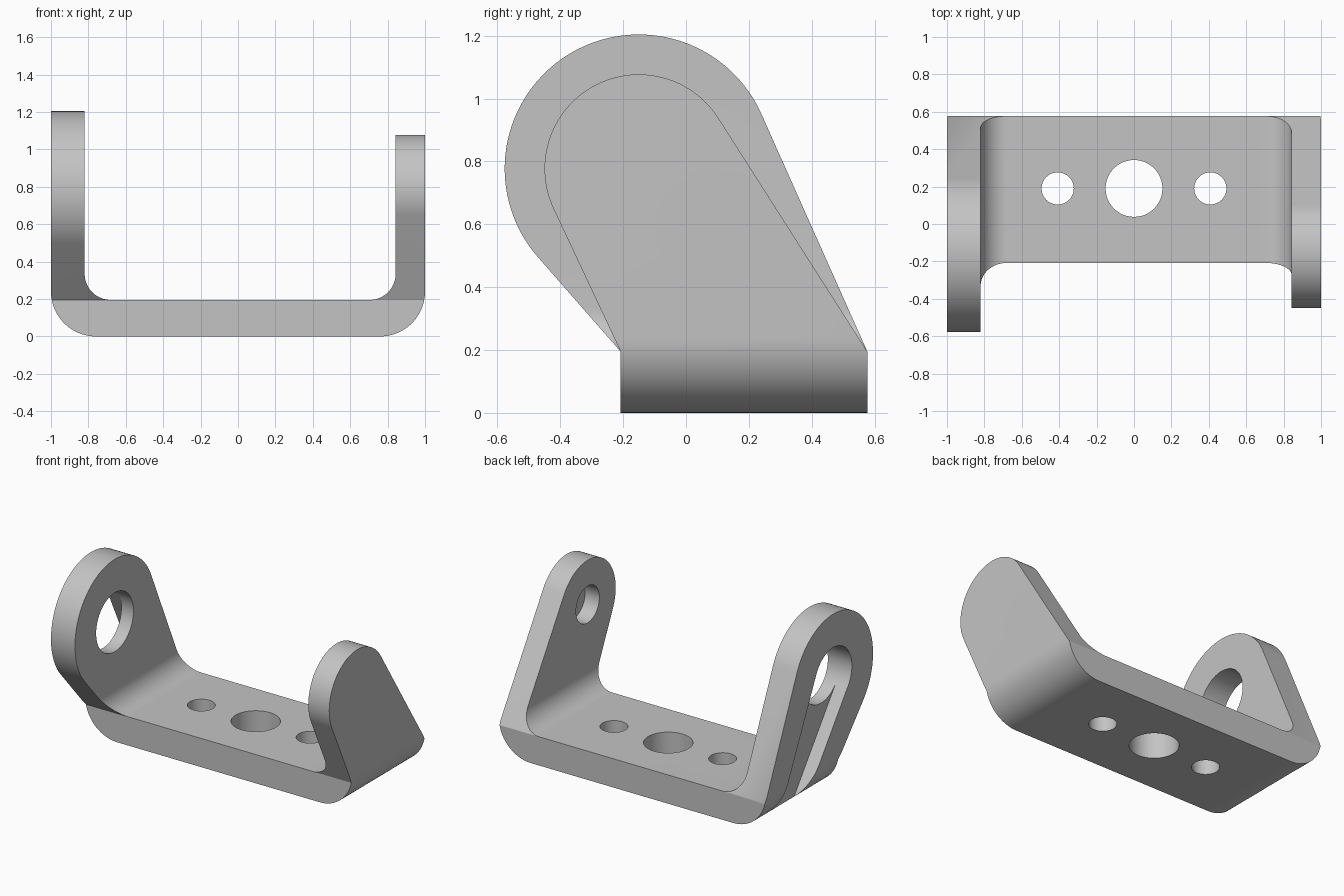
import bpy, bmesh
from math import atan2, acos, hypot, pi, cos, sin, radians

cube = bpy.data.objects.get("Cube")
if cube:
    bpy.data.objects.remove(cube, do_unlink=True)

FRONT, BACK, FLOOR = -0.208, 0.577, 0.195   # strap edges and top of the strap
PIVOT = (-0.15, 0.777)                      # shared axis of both arms (y, z)

steel = bpy.data.materials.new("grey_steel")
steel.use_nodes = True
steel.diffuse_color = (0.55, 0.55, 0.55, 1)
steel.node_tree.nodes["Principled BSDF"].inputs["Base Color"].default_value = (0.55, 0.55, 0.55, 1)


def arc(cx, cy, r, a0, a1, n):
    return [(cx + r * cos(a0 + (a1 - a0) * i / n), cy + r * sin(a0 + (a1 - a0) * i / n))
            for i in range(n + 1)]


def prism(name, points, axis, lo, hi):
    """Extrude a closed 2D outline along one axis."""
    place = {"x": lambda p, t: (t, p[0], p[1]),
             "y": lambda p, t: (p[0], t, p[1]),
             "z": lambda p, t: (p[0], p[1], t)}[axis]
    bm = bmesh.new()
    face = bm.faces.new([bm.verts.new(place(p, lo)) for p in points])
    new = bmesh.ops.extrude_face_region(bm, geom=[face])["geom"]
    for v in new:
        if isinstance(v, bmesh.types.BMVert):
            v.co["xyz".index(axis)] = hi
    bmesh.ops.recalc_face_normals(bm, faces=bm.faces)
    mesh = bpy.data.meshes.new(name)
    bm.to_mesh(mesh)
    bm.free()
    mesh.materials.append(steel)
    obj = bpy.data.objects.new(name, mesh)
    bpy.context.collection.objects.link(obj)
    return obj


def carve(target, cutter, operation="DIFFERENCE"):
    """Apply a boolean and discard the cutter."""
    mod = target.modifiers.new("cut", "BOOLEAN")
    mod.operation, mod.object, mod.solver = operation, cutter, "EXACT"
    bpy.context.view_layer.objects.active = target
    bpy.ops.object.modifier_apply(modifier=mod.name)
    bpy.data.objects.remove(cutter, do_unlink=True)


def lobe(r, front, back):
    """Round head on the pivot with tangent sides running to two foot points."""
    def tangent(p, side):
        dy, dz = p[0] - PIVOT[0], p[1] - PIVOT[1]
        return atan2(dz, dy) + side * acos(r / hypot(dy, dz))
    a0, a1 = tangent(back, 1), tangent(front, -1) % (2 * pi)
    return [back] + arc(*PIVOT, r, a0, a1, 72) + [front]


# U-shaped strap section with rounded bends
BEND, FILLET = 0.24, 0.14
section = (arc(-1 + BEND, BEND, BEND, pi, 1.5 * pi, 20)
           + arc(1 - BEND, BEND, BEND, 1.5 * pi, 2 * pi, 20)
           + [(1, 1.4), (0.843, 1.4)]
           + arc(0.843 - FILLET, FLOOR + FILLET, FILLET, 0, -pi / 2, 16)
           + arc(-0.82 + FILLET, FLOOR + FILLET, FILLET, -pi / 2, -pi, 16)
           + [(-0.82, 1.4), (-1, 1.4)])
bracket = prism("bracket", section, "y", -0.8, 0.8)

# Side outline of the large arm and the strap
feet = (FRONT, FLOOR), (BACK, FLOOR)
outline = lobe(0.427, *feet) + [(FRONT, -0.2), (BACK, -0.2)]
carve(bracket, prism("side_outline", outline, "x", -1.2, 1.2), "INTERSECT")

# Trim the other arm to its smaller outline
waste = lobe(0.3, *feet) + [(-1, FLOOR), (-1, 1.6), (1, 1.6), (1, FLOOR)]
carve(bracket, prism("small_arm_trim", waste, "x", 0.6, 1.2))

# Mounting holes through the strap
for x, r in ((-0.408, 0.086), (0, 0.152), (0.408, 0.086)):
    ring = arc(x, 0.19, r, 0, 2 * pi, 48)[:-1]
    carve(bracket, prism("mount_hole", ring, "z", -0.2, 0.5))

# Tapered slot in the outer face of the large arm, then the pivot bore
slot = lobe(0.2, (0.18, 0), (0.45, 0))
carve(bracket, prism("slot", slot, "x", -1.2, -0.91))
for r, lo, hi in ((0.2, -1.3, -0.6), (0.125, 0.6, 0.95)):
    carve(bracket, prism("pivot_bore", arc(*PIVOT, r, 0, 2 * pi, 64)[:-1], "x", lo, hi))

bpy.ops.object.select_all(action="DESELECT")
bracket.select_set(True)
bpy.context.view_layer.objects.active = bracket
bpy.ops.object.shade_smooth_by_angle(angle=radians(25))
